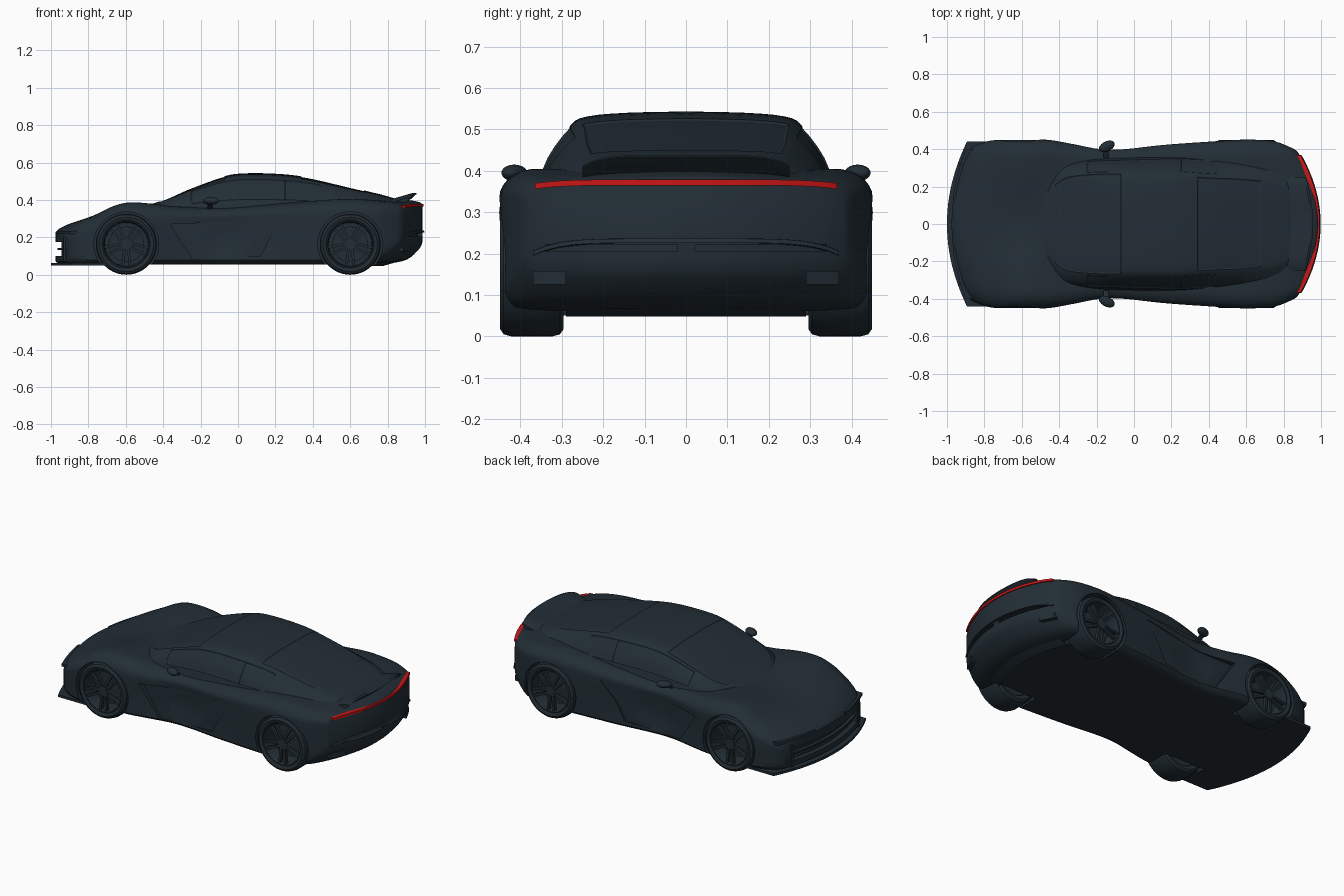
import bpy, bmesh, math
from mathutils import Matrix, Vector

if "Cube" in bpy.data.objects:
    bpy.data.objects.remove(bpy.data.objects["Cube"])


def material(name, rgb):
    m = bpy.data.materials.new(name)
    m.diffuse_color = (*rgb, 1)
    m.use_nodes = True
    m.node_tree.nodes["Principled BSDF"].inputs["Base Color"].default_value = m.diffuse_color
    return m


PAINT = material("charcoal_blue", (0.016, 0.027, 0.036))
RED = material("tail_light_red", (0.6, 0.008, 0.008))


def finish(name, bm, mat=PAINT, angle=32):
    bmesh.ops.recalc_face_normals(bm, faces=bm.faces)
    me = bpy.data.meshes.new(name)
    bm.to_mesh(me)
    bm.free()
    ob = bpy.data.objects.new(name, me)
    bpy.context.collection.objects.link(ob)
    me.materials.append(mat)
    smooth(ob, angle)
    return ob


def smooth(ob, angle=32):
    bpy.ops.object.select_all(action='DESELECT')
    ob.select_set(True)
    bpy.context.view_layer.objects.active = ob
    bpy.ops.object.shade_smooth_by_angle(angle=math.radians(angle))


def spline(rows, n):
    """Smooth curve through the rows (any number of values per row)."""
    out = []
    for i in range(len(rows) - 1):
        a, b, c, d = (rows[max(0, min(len(rows) - 1, i + k))] for k in (-1, 0, 1, 2))
        for s in range(n):
            t = s / n
            out.append([q + .5 * t * (r - p + t * (2*p - 5*q + 4*r - e + t * (3*(q - r) + e - p)))
                        for p, q, r, e in zip(a, b, c, d)])
    return out + [list(rows[-1])]


def loft(rings, caps):
    bm = bmesh.new()
    vs = [[bm.verts.new(p) for p in r] for r in rings]
    n = len(rings[0])
    for a, b in zip(vs, vs[1:]):
        for j in range(n):
            bm.faces.new((a[j], a[(j+1) % n], b[(j+1) % n], b[j]))
    for ring in (vs[0], vs[-1]):
        for cap in caps:
            bm.faces.new([ring[j] for j in cap])
    return bm


def sweep(name, profile, k, y0, y1, mat=PAINT, drop=0, n=24):
    """Sweep an x-z profile across y along the bowed plan line x + k*y^2."""
    ym = max(abs(y0), abs(y1))
    ys = [y0 + (y1 - y0) * i / n for i in range(n + 1)]
    rings = [[(x + k*y*y, y, z - drop * (y / ym)**6) for x, z in profile] for y in ys]
    return finish(name, loft(rings, [range(len(profile))]), mat)


def rect(x0, x1, z0, z1):
    return [(x0, z0), (x1, z0), (x1, z1), (x0, z1)]


def cut(ob, cutter):
    cutter.hide_render = True
    mod = ob.modifiers.new("cut", 'BOOLEAN')
    mod.operation, mod.solver, mod.object = 'DIFFERENCE', 'EXACT', cutter
    bpy.context.view_layer.objects.active = ob
    bpy.ops.object.modifier_apply(modifier=mod.name)
    bpy.data.objects.remove(cutter)


def step(t):
    t = max(0, min(1, t))
    return t * t * (3 - 2 * t)


# Body shell: station x, half width, bottom, side top, fender crown, centre top
STATIONS = [
    (-.975, .37, .07, .18, .215, .228), (-.95, .41, .06, .20, .245, .25),
    (-.88, .44, .055, .235, .287, .28), (-.78, .45, .055, .27, .325, .305),
    (-.68, .45, .055, .29, .365, .335), (-.58, .45, .055, .30, .387, .355),
    (-.46, .45, .055, .30, .38, .365), (-.33, .428, .055, .30, .365, .37),
    (-.18, .40, .055, .31, .36, .37), (-.05, .40, .055, .315, .36, .37),
    (.15, .422, .055, .32, .375, .38), (.4, .44, .055, .33, .395, .40),
    (.6, .45, .055, .335, .405, .40), (.78, .45, .06, .335, .40, .40),
    (.9, .44, .08, .335, .39, .40), (.97, .405, .14, .335, .376, .388),
    (.987, .385, .18, .32, .36, .372)]
M, S = 32, 4


def body_ring(row):
    u, w, zb, zs, zf, zt = row
    k = .5 * step((-.6 - u) / .35) - .75 * step((u - .4) / .55)
    tuck = .035 * math.exp(-((u + .08) / .25)**2)
    up, low = [], []
    for j in range(M + 1):
        f = math.sin(math.pi * (j / M - .5))
        a = abs(f)
        z = zt + (zf - zt) * step(a / .8)
        if a > .8:
            z = zs + (zf - zs) * math.sqrt(max(0, 1 - ((a - .8) / .2)**2))
        up.append((f * w, z))
        low.append((f * w, zb + .025 * max(0, (a - .9) / .1)**2))
    side = []
    for s in range(1, S + 1):
        t = s / (S + 1)
        side.append((w * (1 - tuck * math.sin(math.pi * t)), zs + (zb + .025 - zs) * t))
    ring = up + side + low[::-1] + [(-y, z) for y, z in side[::-1]]
    return [(u + k * y * y, y, z) for y, z in ring]


L = M + 1 + S
N = L + M + 1 + S
caps = [[j, j + 1, L + M - j - 1, L + M - j] for j in range(1, M - 1)]
caps += [list(range(M - 1, L + 2)), [0, 1, L + M - 1] + list(range(L + M, N))]
body = finish("body_shell", loft([body_ring(r) for r in spline(STATIONS, 4)], caps))

# Wheel arches, door scoops and intakes cut from the shell
for x in (-.597, .6):
    for s in (-1, 1):
        bm = bmesh.new()
        bmesh.ops.create_cone(bm, cap_ends=True, segments=64, radius1=.173, radius2=.173, depth=.32,
                              matrix=Matrix.Translation((x, s * .445, .163)) @ Matrix.Rotation(math.pi / 2, 4, 'X'))
        cut(body, finish("arch_cutter", bm))
SCOOP = [(-.36, .27, .40), (-.12, .28, .386), (.27, .315, .428), (.17, .2, .41),
         (.12, .1, .403), (-.24, .08, .393), (-.30, .17, .394)]
for s in (-1, 1):
    rings = [[(x, s * y, z) for x, z, y in SCOOP], [(x, s * .6, z) for x, z, y in SCOOP]]
    cut(body, finish("scoop_cutter", loft(rings, [range(len(SCOOP))])))
    cut(body, sweep("vent_cutter", rect(.96, 1.1, .205, .222), -.75, s * .02, s * .34))
cut(body, sweep("intake_cutter", rect(-1.1, -.945, .10, .175), .5, -.31, .31))
smooth(body)

# Cabin: station x, base half width, roof half width, roof height
CABIN = [(-.52, .10, .06, .358), (-.47, .22, .16, .375), (-.38, .31, .25, .408),
         (-.25, .345, .275, .465), (-.07, .355, .28, .528), (.06, .36, .28, .543),
         (.25, .365, .28, .537), (.4, .36, .27, .515), (.6, .35, .26, .468),
         (.78, .32, .23, .425), (.9, .22, .16, .388)]


def cabin_ring(row):
    x, wb, wr, zr = row
    h = zr - .345
    half = spline([(wb, .345), ((wb + wr) / 2 + .012, .345 + h * .45), (wr, .345 + h * .83),
                   (wr * .85, .345 + h * .94), (wr * .5, .345 + h * .985), (0, zr)], 3)
    return [(x, y, z) for y, z in half] + [(x, -y, z) for y, z in half[-2::-1]]


rings = [cabin_ring(r) for r in spline(CABIN, 5)]
n = len(rings[0])
bm = loft(rings, [range(n)])
bmesh.ops.recalc_face_normals(bm, faces=bm.faces)
bm.faces.ensure_lookup_table()
WINDOWS = [(-.25, .24, 2, 5), (-.25, .24, 24, 27), (.26, .42, 2, 5), (.26, .42, 24, 27),
           (-.42, -.08, 7, 22), (.33, .66, 8, 21)]  # x range and column range
groups = []
for x0, x1, c0, c1 in WINDOWS:
    groups.append([f for i, f in enumerate(bm.faces[:(len(rings) - 1) * n])
                   if x0 < f.calc_center_median().x < x1 and c0 <= i % n <= c1])
for g in groups:
    bmesh.ops.inset_region(bm, faces=g, thickness=.006, depth=-.004, use_even_offset=True)
finish("cabin", bm, angle=28)

# Nose: splitter, headlight blades, grille bar
sweep("front_splitter", rect(-1.0, -.78, .05, .064), .55, -.44, .44)
sweep("grille_bar", rect(-.965, -.94, .132, .142), .5, -.31, .31)
for s, side in ((-1, "right"), (1, "left")):
    sweep(side + "_headlight", rect(-.978, -.93, .218, .234), .5, s * .14, s * .40)
    sweep(side + "_intake_fin", rect(-.985, -.93, .07, .2), .5, s * .312, s * .325, n=2)

# Tail: ducktail spoiler, light strip, bumper ridge, diffuser, plate
sweep("tail_spoiler", [(.83, .405), (.89, .422), (.945, .438), (.957, .434), (.925, .405), (.88, .385)],
      -.6, -.25, .25, drop=.025)
sweep("tail_light", rect(.965, .993, .365, .379), -.75, -.365, .365, RED, drop=.009)
sweep("bumper_ridge", [(.93, .222), (.998, .226), (.993, .236), (.93, .24)], -.75, -.37, .37, drop=.03)
sweep("rear_diffuser", [(.78, .048), (.87, .075), (.965, .14), (.975, .17), (.94, .2), (.78, .2)],
      -.75, -.29, .29)
sweep("rear_plate", [(.918, .105), (.978, .16), (.97, .165), (.91, .11)], -.75, -.125, .125)
for s, side in ((-1, "right"), (1, "left")):
    sweep(side + "_exhaust", rect(.88, .985, .125, .158), -.75, s * .29, s * .37, n=6)


# Wheels: turned tyre, five twin spokes, hub and brake disc
def wheel(name, x, s):
    bm = bmesh.new()
    prof = [(.122, -.07), (.145, -.077), (.158, -.068), (.163, -.05), (.163, .05), (.158, .068),
            (.145, .077), (.132, .073), (.128, .068), (.122, .068), (.117, .058), (.115, -.06)]
    seg = 56
    vs = [[bm.verts.new((r * math.cos(a), y, r * math.sin(a))) for r, y in prof]
          for a in (2 * math.pi * i / seg for i in range(seg))]
    for i in range(seg):
        a, b = vs[i], vs[(i + 1) % seg]
        for j in range(len(prof)):
            k = (j + 1) % len(prof)
            bm.faces.new((a[j], a[k], b[k], b[j]))
    turn = Matrix.Rotation(math.pi / 2, 4, 'X')
    for r, y, d in ((.03, .05, .03), (.095, .0, .012), (.118, -.05, .01)):
        bmesh.ops.create_cone(bm, cap_ends=True, segments=32, radius1=r, radius2=r, depth=d,
                              matrix=Matrix.Translation((0, y, 0)) @ turn)
    for i in range(5):
        for e in (-1, 1):
            m = (Matrix.Rotation(math.radians(72 * i + 90), 4, 'Y') @ Matrix.Translation((.07, .052, e * .015))
                 @ Matrix.Rotation(-e * .1, 4, 'Y') @ Matrix.Diagonal((.102, .02, .014, 1)))
            bmesh.ops.create_cube(bm, size=1, matrix=m)
    ob = finish(name, bm)
    ob.location = (x, s * .3725, .163)
    ob.rotation_euler.z = 0 if s > 0 else math.pi


for s, side in ((-1, "right"), (1, "left")):
    wheel("front_wheel_" + side, -.597, s)
    wheel("rear_wheel_" + side, .6, s)
    # Door mirrors on short stalks
    bm = bmesh.new()
    bmesh.ops.create_uvsphere(bm, u_segments=24, v_segments=14, radius=1,
                              matrix=Matrix.Translation((-.145, s * .415, .395))
                              @ Matrix.Rotation(s * .45, 4, 'Z') @ Matrix.Diagonal((.045, .027, .02, 1)))
    bmesh.ops.create_cube(bm, size=1, matrix=Matrix.Translation((-.15, s * .385, .372))
                          @ Matrix.Rotation(s * .5, 4, 'X') @ Matrix.Diagonal((.025, .06, .012, 1)))
    finish("door_mirror_" + side, bm)
